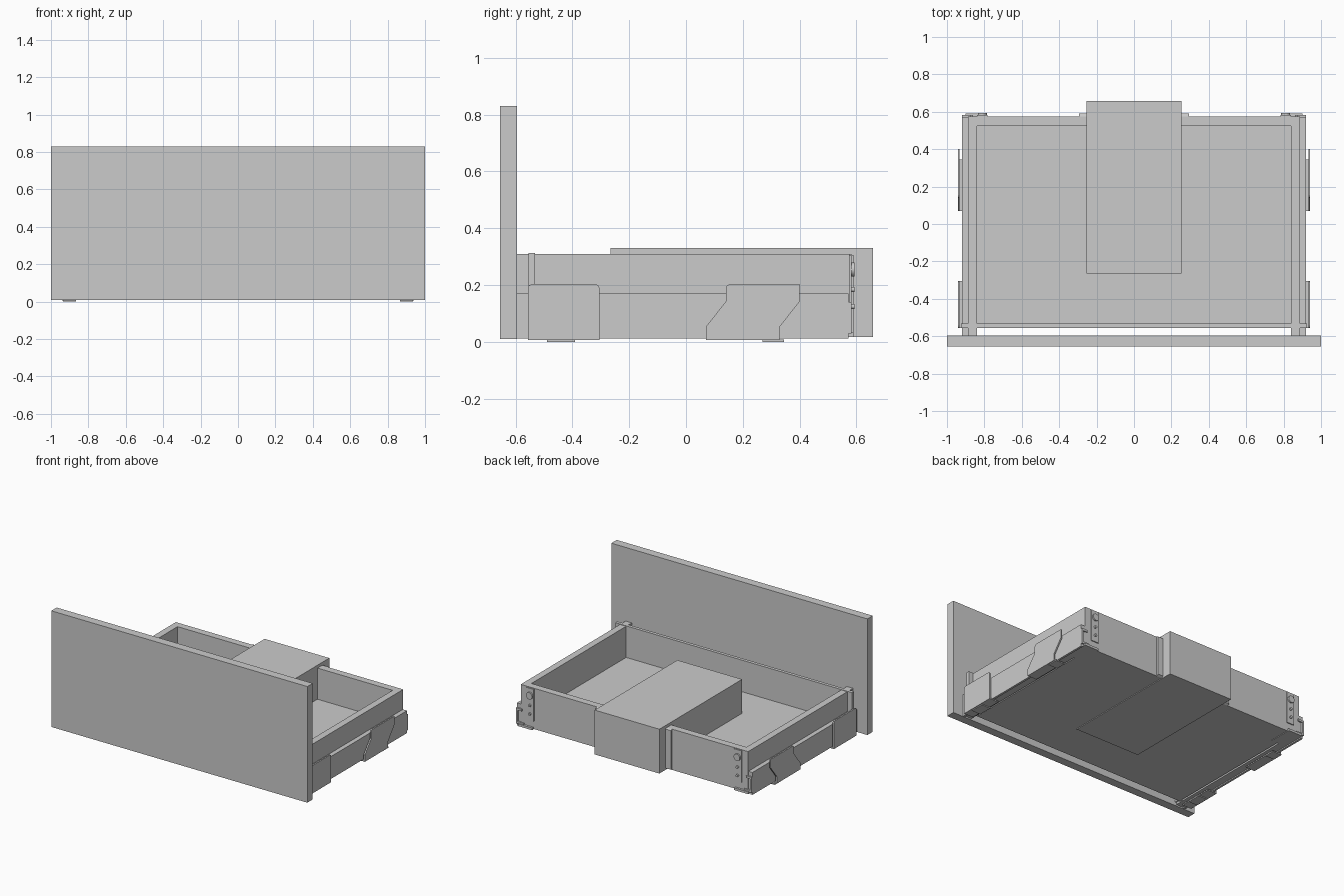
import bpy, bmesh, math

if "Cube" in bpy.data.objects:
    bpy.data.objects.remove(bpy.data.objects["Cube"])


def box(name, x, y, z, bevel=0):
    bm = bmesh.new()
    bmesh.ops.create_cube(bm, size=1)
    for v in bm.verts:
        v.co = [r[0] + (c + 0.5) * (r[1] - r[0]) for c, r in zip(v.co, (x, y, z))]
    return finish(name, bm)


def finish(name, bm):
    bmesh.ops.recalc_face_normals(bm, faces=bm.faces)
    me = bpy.data.meshes.new(name)
    bm.to_mesh(me)
    bm.free()
    ob = bpy.data.objects.new(name, me)
    bpy.context.collection.objects.link(ob)
    return ob


def prism(name, pts, axis, a, b):
    """Extrude a 2D profile along x (yz points) or y (xz points)."""
    bm = bmesh.new()
    put = (lambda p, t: (t, p[0], p[1])) if axis == 'x' else (lambda p, t: (p[0], t, p[1]))
    face = bm.faces.new([bm.verts.new(put(p, a)) for p in pts])
    ext = bmesh.ops.extrude_face_region(bm, geom=[face])
    for v in ext['geom']:
        if isinstance(v, bmesh.types.BMVert):
            v.co[0 if axis == 'x' else 1] = b
    return finish(name, bm)


def disc(name, x, y, z, r, depth):
    n = 20
    pts = [(x + r * math.cos(2 * math.pi * i / n), z + r * math.sin(2 * math.pi * i / n)) for i in range(n)]
    return prism(name, pts, 'y', y, y + depth)


def mirrored(ob):
    m = ob.modifiers.new("mirror", 'MIRROR')
    m.use_axis[0] = True
    m.mirror_object = None
    return ob


# Front panel and drawer body
box("front_panel", (-1, 1), (-0.655, -0.595), (0.01, 0.83))
box("drawer_floor", (-0.84, 0.84), (-0.535, 0.53), (0.022, 0.09))
box("inner_front", (-0.925, 0.925), (-0.555, -0.532), (0.17, 0.313))
box("inner_front_lower", (-0.85, 0.85), (-0.555, -0.532), (0.025, 0.17))
mirrored(box("side_wall", (0.84, 0.888), (-0.6, 0.575), (0.035, 0.31)))
mirrored(box("back_wall", (0.25, 0.84), (0.525, 0.575), (0.022, 0.31)))

# Siphon cover box and the trims beside it
box("siphon_cover", (-0.253, 0.253), (-0.265, 0.658), (0.017, 0.33))
mirrored(prism("cover_trim", [(0.575, 0.022), (0.59, 0.03), (0.59, 0.305), (0.575, 0.31)], 'x', 0.25, 0.295))

# Runners: channel profile seen from the back
runner = [(0.85, 0.02), (0.905, 0.02), (0.905, 0.012), (0.92, 0.012), (0.92, 0.17),
          (0.888, 0.17), (0.888, 0.04), (0.85, 0.04)]
mirrored(prism("runner", runner, 'y', -0.6, 0.572))

# Side mounting plates with foot flanges
front_plate = [(-0.557, 0.01), (-0.305, 0.01), (-0.305, 0.19), (-0.309, 0.199), (-0.318, 0.203),
               (-0.544, 0.203), (-0.553, 0.199), (-0.557, 0.19)]
rear_plate = [(0.07, 0.01), (0.33, 0.01), (0.33, 0.053), (0.4, 0.142), (0.4, 0.203),
              (0.155, 0.203), (0.145, 0.199), (0.14, 0.19), (0.14, 0.142), (0.07, 0.053)]
for name, pts in (("front_side_plate", front_plate), ("rear_side_plate", rear_plate)):
    mirrored(prism(name, pts, 'x', 0.932, 0.942))
mirrored(box("front_plate_flange", (0.87, 0.942), (-0.557, -0.305), (0.006, 0.014)))
mirrored(box("rear_plate_flange", (0.87, 0.942), (0.07, 0.33), (0.006, 0.014)))
mirrored(box("front_foot", (0.865, 0.935), (-0.49, -0.39), (0, 0.008)))
mirrored(box("rear_foot", (0.865, 0.935), (0.27, 0.345), (0, 0.008)))

# Back brackets with screw heads
mirrored(box("back_bracket", (0.782, 0.84), (0.574, 0.582), (0.08, 0.305)))
for i, (z, r) in enumerate(((0.255, 0.024), (0.185, 0.009), (0.125, 0.009))):
    mirrored(disc("bracket_screw_%d" % (i + 1), 0.811, 0.58, z, r, 0.013))

# Hooks at the back ends of the runners
hook = [(0.86, 0.03), (0.92, 0.03), (0.92, 0.14), (0.875, 0.14), (0.875, 0.125),
        (0.908, 0.125), (0.908, 0.045), (0.86, 0.045)]
mirrored(prism("runner_hook", hook, 'y', 0.57, 0.583))
mirrored(box("rear_runner_clip", (0.79, 0.9), (0.42, 0.59), (0.018, 0.034)))
